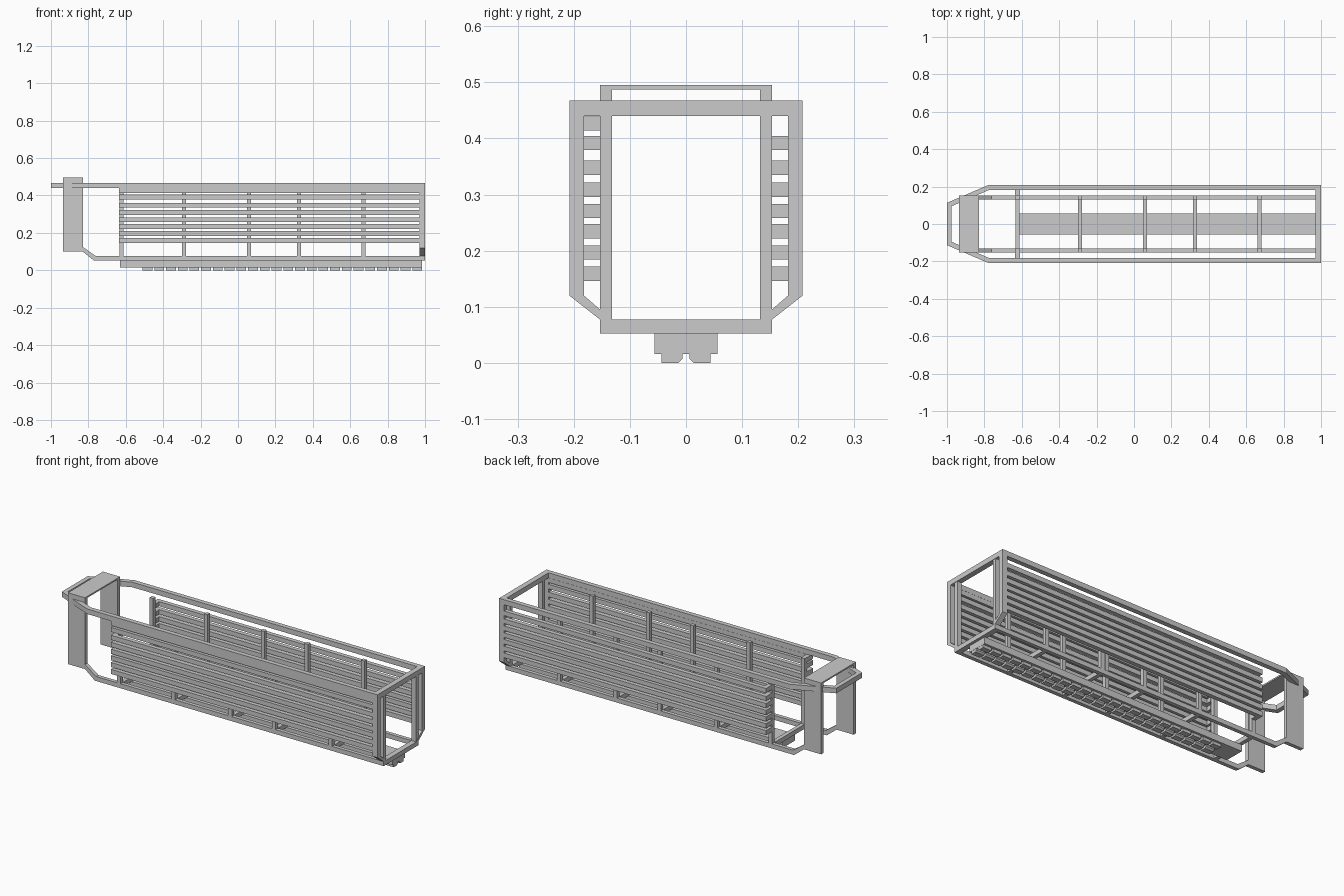
import bpy, bmesh

if "Cube" in bpy.data.objects:
    bpy.data.objects.remove(bpy.data.objects["Cube"])


def prism(name, profile, axis, lo, hi):
    """Extrude a 2D profile along an axis (remaining axes keep x,y,z order)."""
    def place(p, t):
        c = list(p)
        c.insert("xyz".index(axis), t)
        return c
    bm = bmesh.new()
    face = bm.faces.new([bm.verts.new(place(p, lo)) for p in profile])
    res = bmesh.ops.extrude_face_region(bm, geom=[face])
    for v in res["geom"]:
        if isinstance(v, bmesh.types.BMVert):
            v.co["xyz".index(axis)] = hi
    bmesh.ops.recalc_face_normals(bm, faces=bm.faces)
    me = bpy.data.meshes.new(name)
    bm.to_mesh(me)
    bm.free()
    ob = bpy.data.objects.new(name, me)
    bpy.context.collection.objects.link(ob)
    return ob


def box(name, x, y, z):
    return prism(name, [(x[0], y[0]), (x[1], y[0]), (x[1], y[1]), (x[0], y[1])], "z", *z)


def mirror_y(ob):
    m = ob.modifiers.new("mirror", "MIRROR")
    m.use_axis = (False, True, False)
    m.use_mirror_merge = False
    return ob


def both(pts):
    """Complete a half profile (first coordinate is y) by reflection."""
    return pts + [(-a, b) for a, b in reversed(pts)]


# top rail loop: long sides tapering to the nose, plus the two cross bars
mirror_y(prism("top_rail", [(1, .208), (-.78, .208), (-1, .113), (-1, .095), (-.975, .095),
                            (-.775, .182), (1, .182)], "z", .44, .468))
box("top_rear_bar", (.97, 1), (-.182, .182), (.44, .468))
box("top_nose_bar", (-1, -.975), (-.095, .095), (.44, .468))

# end frame with slanted lower corners, and its inner posts
outer = both([(.208, .44), (.208, .12), (.153, .077), (.153, .052)])
inner = both([(.182, .44), (.182, .12), (.132, .077)])
prism("end_frame", outer + inner[::-1], "x", .97, 1)
mirror_y(box("end_inner_post", (.972, .998), (.132, .153), (.077, .44)))

# bottom rails kinking up to the hoop
mirror_y(prism("bottom_rail", [(.97, .052), (-.77, .052), (-.83, .1), (-.83, .125),
                               (-.762, .077), (.97, .077)], "y", .132, .153))

# wide hoop at the nose
prism("nose_hoop", [(-.153, .1), (-.153, .495), (.153, .495), (.153, .1), (.132, .1),
                    (.132, .487), (-.132, .487), (-.132, .1)], "x", -.935, -.83)

# inner ribs: posts and floor cross members
for x in (-.623, -.289, .058, .326, .672):
    span = (x - .011, x + .011)
    mirror_y(box("rib_post", span, (.132, .153), (.077, .44)))
    box("floor_cross_member", span, (-.132, .132), (.052, .077))

# side slats with a return at the nose end; the front side has one extra
for i, z in enumerate((.146, .184, .222, .258, .296, .335, .379, .414)):
    for s in ((1, -1) if i < 7 else (-1,)):
        pts = [(-.635, .153), (-.635, .206), (.97, .206), (.97, .182), (-.61, .182), (-.61, .153)]
        prism("side_slat", [(a, b * s) for a, b in pts], "z", z, z + .0255)

# keel beam and two rows of pads underneath
box("keel_beam", (-.63, .985), (-.056, .056), (.016, .052))
pad = [(.044, .016), (.044, 0), (.014, 0), (.006, .008), (.006, .016)]
for i in range(24):
    x = -.484 + i * .0627
    mirror_y(prism("keel_pad", pad, "x", x - .026, x + .026))
